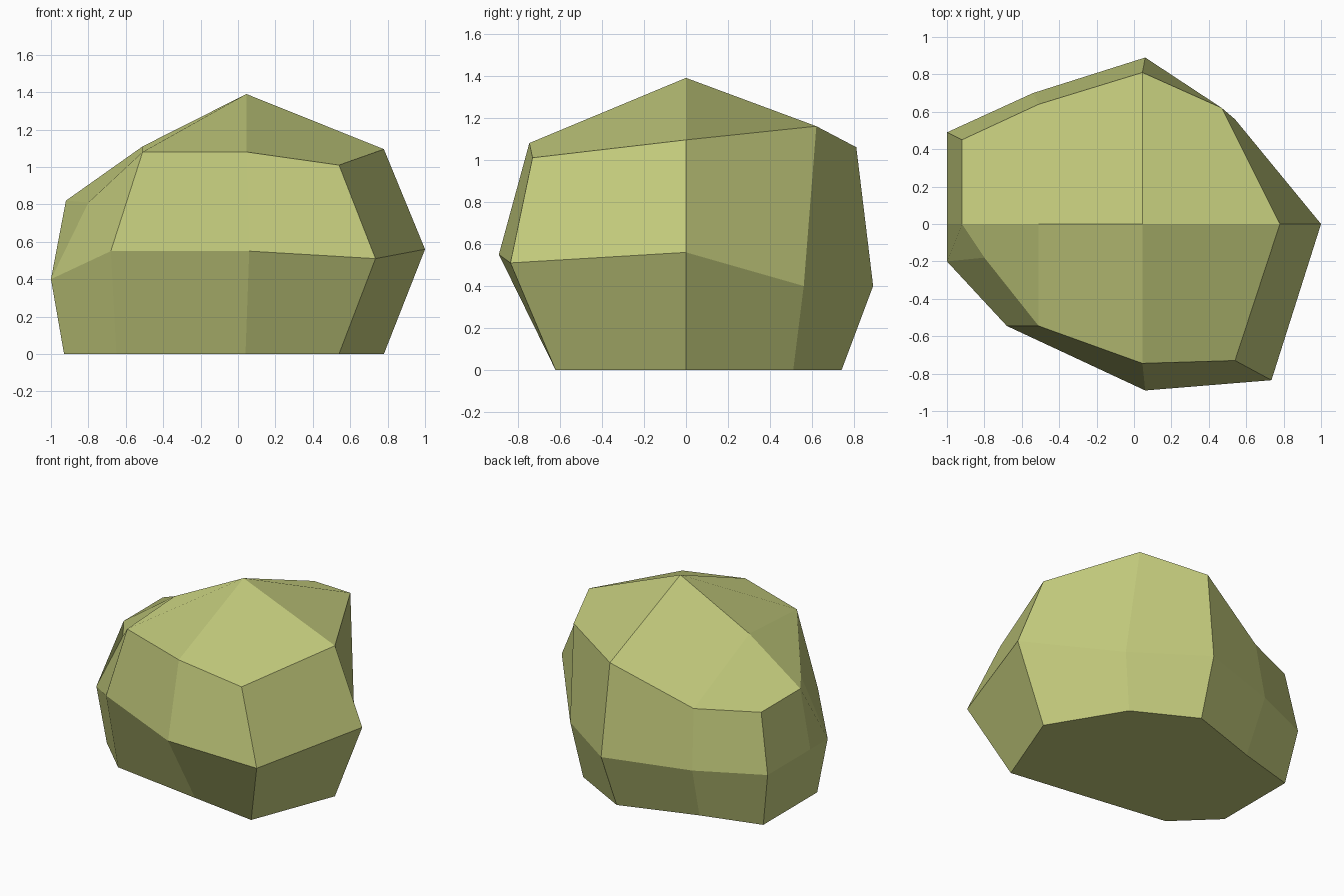
import bpy
import bmesh

# Remove the default cube if present
default_cube = bpy.data.objects.get("Cube")
if default_cube:
    bpy.data.objects.remove(default_cube, do_unlink=True)


def make_material(name, colour):
    material = bpy.data.materials.new(name)
    material.use_nodes = True
    material.diffuse_color = colour
    shader = material.node_tree.nodes.get("Principled BSDF")
    shader.inputs["Base Color"].default_value = colour
    shader.inputs["Roughness"].default_value = 0.9
    return material


def add_ring(bm, points):
    """Create one closed ring of vertices."""
    return [bm.verts.new(point) for point in points]


def bridge_rings(bm, lower, upper):
    """Join two rings with quads that fold from lower right to upper left."""
    count = len(lower)
    for i in range(count):
        j = (i + 1) % count
        bm.faces.new((lower[j], upper[j], upper[i], lower[i]))


# Ring profiles, anticlockwise from the +x side
BASE = [(.78, 0), (.47, .51), (.04, .74), (-.5, .56), (-.93, .44),
        (-.93, 0), (-.93, -.18), (-.65, -.45), (.04, -.55), (.54, -.62)]

WAIST = [(1, 0, .56), (.54, .56, .4), (.06, .89, .4), (-.54, .7, .39),
         (-1, .49, .4), (-1, 0, .4), (-1, -.2, .4), (-.68, -.545, .55),
         (.06, -.89, .55), (.735, -.835, .51)]

SHOULDER = [(.78, 0, 1.095), (.47, .62, 1.16), (.045, .81, 1.06),
            (-.51, .64, .81), (-.92, .45, .82), (-.92, 0, .82),
            (-.8, -.18, .81), (-.51, -.545, 1.08), (.045, -.745, 1.08),
            (.54, -.73, 1.01)]

bm = bmesh.new()
base = add_ring(bm, [(x, y, 0) for x, y in BASE])
waist = add_ring(bm, WAIST)
shoulder = add_ring(bm, SHOULDER)

# Side bands and flat underside
bridge_rings(bm, base, waist)
bridge_rings(bm, waist, shoulder)
bm.faces.new(list(reversed(base)))

# Faceted crown: a peak, with a ridge point on the sloping side
peak = bm.verts.new((.045, 0, 1.39))
ridge = bm.verts.new((-.51, 0, 1.11))
east, north_east, north, north_west, west_a, west_b, west_c, \
    south_west, south, south_east = shoulder
for face in (
    (peak, east, north_east, north),
    (peak, north, north_west, ridge),
    (ridge, north_west, west_a, west_b),
    (ridge, west_b, west_c, south_west),
    (peak, ridge, south_west, south),
    (south, south_east, east, peak),
):
    bm.faces.new(face)

bmesh.ops.recalc_face_normals(bm, faces=bm.faces[:])

# Finished boulder, flat shaded
mesh = bpy.data.meshes.new("boulder")
bm.to_mesh(mesh)
bm.free()
mesh.materials.append(make_material("olive stone", (.54, .59, .2, 1)))
boulder = bpy.data.objects.new("boulder", mesh)
bpy.context.scene.collection.objects.link(boulder)
